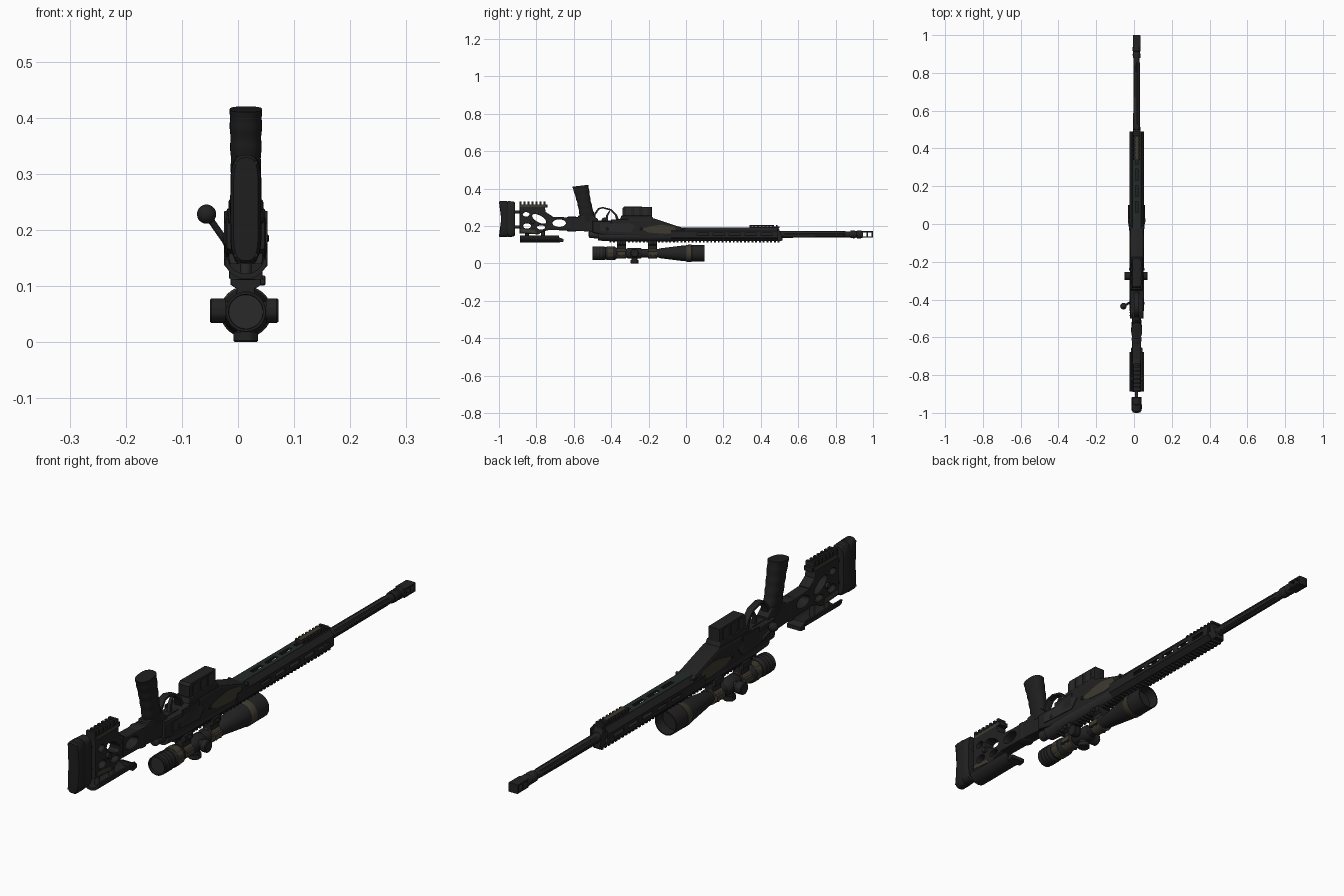
import bpy, math
from mathutils import Matrix, Vector

if "Cube" in bpy.data.objects:
    bpy.data.objects.remove(bpy.data.objects["Cube"])

C = 0.014      # x of the bore line
SZ = 0.054     # scope axis height
BZ = 0.155     # barrel axis height

def material(name, col):
    m = bpy.data.materials.new(name)
    m.diffuse_color = (*col, 1)
    m.use_nodes = True
    m.node_tree.nodes["Principled BSDF"].inputs["Base Color"].default_value = m.diffuse_color
    return m

BLACK = material("matte black", (0.016, 0.016, 0.016))
CHAR = material("charcoal", (0.023, 0.023, 0.024))
RUBBER = material("rubber black", (0.013, 0.013, 0.013))
OLIVE = material("dark olive", (0.048, 0.042, 0.029))
GREEN = material("green black", (0.017, 0.024, 0.021))

def finish(name, mesh, mat, angle=35):
    ob = bpy.data.objects.new(name, mesh)
    bpy.context.collection.objects.link(ob)
    mesh.materials.clear()
    mesh.materials.append(mat)
    bpy.ops.object.select_all(action='DESELECT')
    ob.select_set(True)
    bpy.context.view_layer.objects.active = ob
    bpy.ops.object.shade_smooth_by_angle(angle=math.radians(angle))
    return ob

def side(x=C):       # profile given as (y, z), extruded along x
    return Matrix(((0, 0, 1, x), (1, 0, 0, 0), (0, 1, 0, 0), (0, 0, 0, 1)))

def section(y):      # profile given as (x, z), extruded along y
    return Matrix(((1, 0, 0, C), (0, 0, -1, y), (0, 1, 0, 0), (0, 0, 0, 1)))

def solid(name, loops, half, mat, M=None, bevel=0.0):
    """Extruded outline; loops after the first are holes."""
    cu = bpy.data.curves.new(name, 'CURVE')
    cu.dimensions, cu.fill_mode = '2D', 'BOTH'
    cu.extrude, cu.bevel_depth, cu.offset, cu.bevel_resolution = half - bevel, bevel, -bevel, 1
    for pts in loops:
        sp = cu.splines.new('POLY')
        sp.points.add(len(pts) - 1)
        for p, q in zip(sp.points, pts):
            p.co = (q[0], q[1], 0, 1)
        sp.use_cyclic_u = True
    tmp = bpy.data.objects.new(name + "_tmp", cu)
    bpy.context.collection.objects.link(tmp)
    dg = bpy.context.evaluated_depsgraph_get()
    me = bpy.data.meshes.new_from_object(tmp.evaluated_get(dg))
    bpy.data.objects.remove(tmp)
    me.transform(M or side())
    return finish(name, me, mat)

def rect(a0, a1, b0, b1):
    return [(a0, b0), (a1, b0), (a1, b1), (a0, b1)]

def oval(a, b, ra, rb, tilt=0, n=20):
    c, s = math.cos(tilt), math.sin(tilt)
    pts = [(ra * math.cos(2 * math.pi * i / n), rb * math.sin(2 * math.pi * i / n)) for i in range(n)]
    return [(a + u * c - v * s, b + u * s + v * c) for u, v in pts]

def box(name, x0, x1, y0, y1, z0, z1, mat, bevel=0.0):
    return solid(name, [rect(y0, y1, z0, z1)], (x1 - x0) / 2, mat, side((x0 + x1) / 2), bevel)

def loft(name, rings, mat, angle=35):
    n = len(rings[0])
    verts = [p for r in rings for p in r]
    faces = [(k * n + i, k * n + (i + 1) % n, (k + 1) * n + (i + 1) % n, (k + 1) * n + i)
             for k in range(len(rings) - 1) for i in range(n)]
    faces += [tuple(reversed(range(n))), tuple(range((len(rings) - 1) * n, len(rings) * n))]
    me = bpy.data.meshes.new(name)
    me.from_pydata(verts, [], faces)
    return finish(name, me, mat, angle)

def lathe(name, origin, axis, prof, mat, n=32, flute=0.0):
    """Turned part; prof holds (distance along axis, radius)."""
    a, o = Vector(axis).normalized(), Vector(origin)
    u = a.orthogonal().normalized()
    v = a.cross(u)
    rings = []
    for t, r in prof:
        ring = []
        for i in range(n):
            w = 2 * math.pi * i / n
            rr = r * (1 - flute * (i % 4 == 0))
            ring.append(o + a * t + (u * math.cos(w) + v * math.sin(w)) * rr)
        rings.append(ring)
    return loft(name, rings, mat)

def rail(name, y0, y1, z0, z1, half, mat, pitch=0.02):
    """Toothed accessory rail; teeth point from z0 towards z1."""
    zm = (z0 + z1) / 2
    pts, y = [(y0, z0)], y0
    while y < y1 - pitch * 0.5:
        pts += [(y, z1), (y + pitch * .5, z1), (y + pitch * .5, zm), (y + pitch, zm)]
        y += pitch
    solid(name, [pts + [(y, z0)]], half, mat, bevel=0.001)

# --- barrel and muzzle brake
lathe("barrel", (C, 0, BZ), (0, 1, 0), [(-0.1, .022), (0.1, .022), (0.2, .019), (0.54, .018), (0.9, .016)], BLACK)
lathe("barrel_flutes", (C, 0, BZ), (0, 1, 0), [(0.5, .016), (0.53, .0185), (0.85, .0175), (0.86, .016)], CHAR, 32, 0.16)
lathe("brake_collar", (C, 0, BZ), (0, 1, 0), [(.88, .015), (.88, .02), (.9, .021), (.905, .018), (.912, .018), (.915, .021), (.935, .021), (.945, .017)], BLACK)
solid("muzzle_brake", [rect(.935, 1.0, BZ - .017, BZ + .017), rect(.946, .965, BZ - .01, BZ + .01),
                       rect(.973, .991, BZ - .01, BZ + .01)], 0.02, BLACK, bevel=0.003)

# --- handguard: eight slotted plates around the barrel
sec = [(-.02, .122), (.02, .122), (.036, .138), (.036, .172), (.022, .19), (-.022, .19), (-.036, .172), (-.036, .138)]
for i in range(8):
    p, q = Vector(sec[i]), Vector(sec[(i + 1) % 8])
    d, mid = (q - p), (p + q) / 2
    w = d.length / 2
    d.normalize()
    M = Matrix(((0, d.x, d.y, C + mid.x), (1, 0, 0, 0), (0, d.y, -d.x, mid.y), (0, 0, 0, 1)))
    loops = [rect(-0.08, 0.49, -w - .001, w + .001)]
    if i in (2, 4, 6):
        loops += [rect(.06 + k * .085, .12 + k * .085, -.007, .007) for k in range(5)]
    solid(f"handguard_plate_{i}", loops, 0.003, GREEN if i == 4 else BLACK, M)
solid("handguard_nose", [[(.48, .122), (.515, .122), (.515, .135), (.495, .19), (.48, .19)]], 0.02, BLACK, bevel=.003)
rail("scope_rail", -0.41, 0.51, .128, .111, .018, BLACK)
rail("handguard_upper_rail", .34, .51, .188, .204, .018, BLACK)
box("rail_inlay", C - .009, C + .009, .34, .46, .2, .2055, OLIVE)

# --- receiver and chassis
lathe("receiver", (C, 0, .152), (0, 1, 0), [(-.47, .02), (-.47, .03), (-.4, .034), (-.06, .036), (-.04, .03)], CHAR)
solid("chassis", [[(-.5, .165), (-.44, .15), (-.1, .14), (.0, .14), (.0, .186), (-.05, .2), (-.17, .24),
                   (-.36, .238), (-.4, .225), (-.5, .228)]], 0.036, BLACK, bevel=.009)
solid("magazine_well", [[(-.37, .2), (-.17, .2), (-.175, .24), (-.185, .255), (-.345, .255)]], .031, BLACK, bevel=.005)
solid("magazine", [[(-.34, .22), (-.183, .22), (-.183, .302), (-.33, .304), (-.34, .295)]], .024, BLACK, bevel=.004)
for s in (-1, 1):
    for k in range(3):
        box(f"magazine_rib_{s}_{k}", C + s * .024 - .002, C + s * .024 + .002, -.32 + k * .045, -.295 + k * .045, .255, .295, CHAR)
    # camouflage patches on the chassis sides
    solid(f"chassis_patch_{s}", [[(-.24, .185), (-.2, .165), (-.11, .158), (-.05, .165), (-.06, .195),
                                  (-.13, .207), (-.18, .2)]], .0012, OLIVE, side(C + s * .0365))
    solid(f"chassis_panel_{s}", [[(-.46, .175), (-.3, .165), (-.27, .2), (-.3, .215), (-.46, .212)]], .003, CHAR, side(C + s * .036))
    for y in (-.42, -.24, -.02):
        lathe(f"chassis_bolt_{s}_{y}", (C + s * .03, y, .185), (s, 0, 0), [(0, .007), (.0095, .007), (.011, .005)], CHAR, 12)
    box(f"receiver_wing_{s}", C + s * .036 - .003, C + s * .036 + .003, -.4, -.3, .176, .234, BLACK, .002)

# --- bolt handle
lathe("bolt_body", (C, 0, .155), (0, 1, 0), [(-.52, .012), (-.515, .02), (-.45, .022)], CHAR, 24)
a, b = Vector((-.012, -.41, .165)), Vector((-.056, -.435, .228))
lathe("bolt_handle", a, b - a, [(0, .009), (.02, .006), ((b - a).length, .006)], BLACK, 16)
lathe("bolt_knob", b, b - a, [(.0172 * math.sin(t), max(.0172 * math.cos(t), .0005)) for t in
                             [math.pi * (k / 12 - .5) for k in range(13)]], BLACK, 20)

# --- trigger and guard
solid("trigger_guard", [[(-.5, .22), (-.495, .262), (-.47, .295), (-.445, .302), (-.4, .29), (-.37, .262), (-.355, .225)],
                        [(-.485, .229), (-.484, .258), (-.464, .288), (-.445, .294), (-.404, .282), (-.38, .257), (-.373, .229)]],
      .013, BLACK, bevel=.001)
solid("trigger", [[(-.43, .215), (-.415, .215), (-.418, .25), (-.405, .278), (-.412, .28), (-.428, .255)]], .006, CHAR)

# --- pistol grip: stacked rounded rings with finger ridges
rings = []
for k in range(25):
    t = k / 24
    bump = 1 + .025 * math.sin(t * 32) if .15 < t < .95 else 1
    ry, rx = (.043 - .006 * math.sin(math.pi * t)) * bump, (.025 + .004 * t) * bump
    ring = []
    for i in range(28):
        w = 2 * math.pi * i / 28
        c, s = math.cos(w), math.sin(w)
        dy = ry * math.copysign(abs(s) ** .8, s)
        ring.append((C + rx * math.copysign(abs(c) ** .8, c), -.522 - .043 * t + dy, .225 + .19 * t + .12 * dy * t))
    rings.append(ring)
loft("pistol_grip", rings, RUBBER, 60)
solid("grip_tang", [[(-.6, .2), (-.47, .2), (-.47, .235), (-.5, .262), (-.575, .255)]], .024, BLACK, bevel=.006)

# --- folding stock
solid("stock_arm", [[(-.73, .178), (-.62, .176), (-.48, .168), (-.47, .225), (-.52, .25), (-.64, .246), (-.73, .25)],
                    oval(-.678, .215, .036, .02)], .024, BLACK, bevel=.005)
lathe("stock_hinge", (C, -.61, .17), (0, 0, 1), [(0, .02), (.004, .027), (.076, .027), (.08, .02)], BLACK, 20)
solid("stock_frame", [[(-.89, .16), (-.89, .302), (-.755, .302), (-.75, .275), (-.715, .252), (-.715, .182),
                       (-.76, .172), (-.79, .155)],
                      oval(-.785, .238, .042, .018, -.5), oval(-.855, .262, .018, .012), oval(-.85, .2, .022, .014),
                      oval(-.775, .192, .022, .011)], .022, BLACK, bevel=.004)
rail("stock_rail", -.89, -.74, .3, .332, .018, BLACK, .0215)
for s in (-1, 1):
    box(f"stock_rail_stripe_{s}", C + s * .0185 - .001, C + s * .0185 + .001, -.885, -.75, .3, .314, OLIVE)
    solid(f"stock_patch_{s}", [[(-.885, .17), (-.885, .185), (-.81, .178), (-.8, .162)]], .001, OLIVE, side(C + s * .0222))
    lathe(f"butt_rod_{s}", (C, -.93, .235 + s * .04), (0, 1, 0), [(0, .008), (.06, .008)], CHAR, 12)
    lathe(f"stock_knob_{s}", (C + s * .018, -.82, .222), (s, 0, 0), [(0, .011), (.012, .011), (.014, .009)], CHAR, 16)

# cheek rest: curved saddle on two posts
arc = [(.038 * math.cos(t), .148 - .036 * math.sin(t)) for t in [math.pi * k / 12 for k in range(13)]]
inner = [(.031 * math.cos(t), .148 - .026 * math.sin(t)) for t in [math.pi * (12 - k) / 12 for k in range(13)]]
solid("cheek_rest", [arc + inner], .105, BLACK, section(-.783))
solid("cheek_tip", [[(-.68, .112), (-.655, .116), (-.655, .13), (-.68, .14)]], .03, BLACK, bevel=.003)
for y in (-.85, -.765):
    lathe(f"cheek_post_{y}", (C, y, .115), (0, 0, 1), [(0, .01), (.06, .01)], CHAR, 16)

# butt plate and ribbed pad
def pad(y, hz, hx, zc=.237):
    pts = []
    for i in range(32):
        w = 2 * math.pi * i / 32
        c, s = math.cos(w), math.sin(w)
        z = hz * math.copysign(abs(s) ** .35, s)
        pts.append((C + hx * math.copysign(abs(c) ** .75, c), y + .012 * (1 - (z / hz) ** 2) * (y < -.97), zc + z))
    return pts
loft("butt_plate", [pad(-.955, .094, .025), pad(-.95, .096, .027), pad(-.92, .094, .027), pad(-.915, .088, .024)], BLACK)
loft("butt_pad", [pad(-1.0, .092, .022), pad(-.993, .097, .027), pad(-.96, .097, .028), pad(-.953, .092, .026)], RUBBER)
for k in range(13):
    z = .155 + k * .0137
    yb = -.9995 + .012 * (1 - ((z - .237) / .092) ** 2)
    box(f"pad_rib_{k}", C - .021, C + .021, yb, yb + .012, z - .003, z + .003, CHAR, .001)

# --- scope
lathe("scope_body", (C, 0, SZ), (0, 1, 0),
      [(-.47, .002), (-.47, .029), (-.5, .031), (-.5, .035), (-.435, .035), (-.43, .032), (-.425, .035), (-.38, .035),
       (-.36, .022), (-.15, .022), (-.14, .026), (-.02, .041), (.02, .045), (.1, .045), (.1, .041), (.06, .039), (.06, .002)], BLACK, 40)
lathe("scope_bell_band", (C, 0, SZ), (0, 1, 0), [(.0, .042), (.005, .0455), (.03, .0458), (.032, .044)], OLIVE, 40)
lathe("zoom_ring", (C, 0, SZ), (0, 1, 0), [(-.42, .03), (-.42, .0365), (-.39, .0365), (-.39, .03)], OLIVE, 32, .05)
for k in range(3):
    lathe(f"eyepiece_rib_{k}", (C, 0, SZ), (0, 1, 0), [(-.49 + k * .016, .034), (-.488 + k * .016, .0365),
                                                    (-.482 + k * .016, .0365), (-.48 + k * .016, .034)], CHAR, 32)
lathe("turret_housing", (C, 0, SZ), (0, 1, 0), [(-.32, .022), (-.31, .029), (-.245, .029), (-.235, .022)], BLACK)
for name, d, length in (("left_turret", (-1, 0, 0), .064), ("right_turret", (1, 0, 0), .058), ("elevation_turret", (0, 0, -1), SZ)):
    lathe(name, (C, -.275, SZ + (.002 if d[0] else 0)), d, [(.02, .017), (.036, .017), (.036, .0225), (length - .003, .0225), (length, .02)],
          BLACK, 32, .06)

# scope rings and mounts
for k, y in enumerate((-.345, -.18)):
    lathe(f"scope_ring_{k}", (C, y, SZ), (0, 1, 0), [(-.024, .022), (-.024, .029), (.024, .029), (.024, .022)], OLIVE)
    solid(f"ring_mount_{k}", [[(-.018, .07), (.018, .07), (.016, .095), (.027, .102), (.027, .122), (-.027, .122), (-.027, .102), (-.016, .095)]],
          .024, BLACK, section(y), .002)
    lathe(f"mount_nut_{k}", (C + .024, y, .11), (1, 0, 0), [(0, .009), (.009, .009), (.011, .007)], CHAR, 6)
    for s in (-1, 1):
        box(f"ring_clamp_{k}_{s}", C + s * .029 - .006, C + s * .029 + .006, y - .023, y + .023, SZ - .009, SZ + .011, OLIVE, .002)
        for j in (-.012, .012):
            lathe(f"ring_screw_{k}_{s}_{j}", (C + s * .03, y + j, SZ - .006), (0, 0, -1), [(0, .004), (.007, .004)], CHAR, 10)
